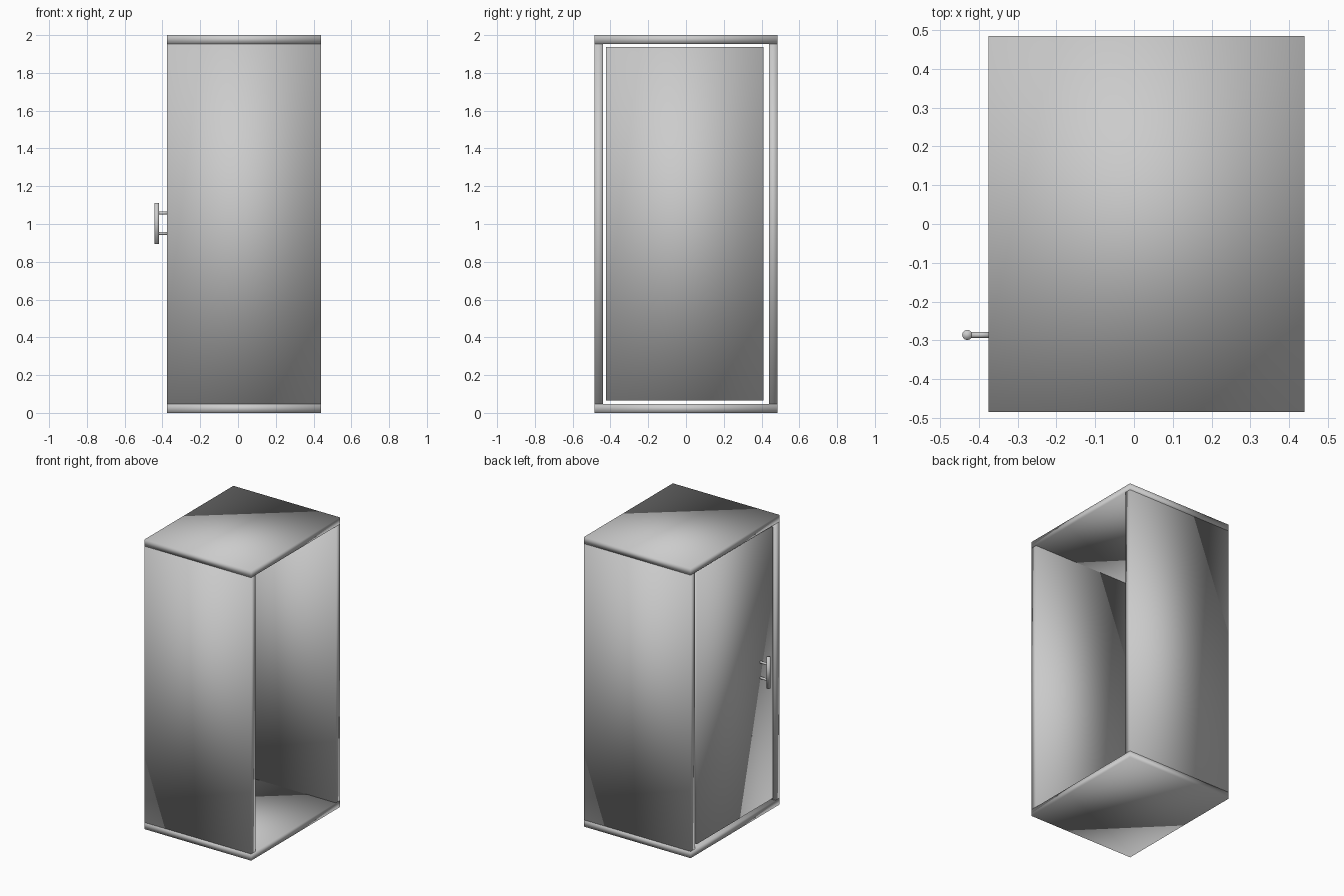
import bpy
import bmesh
from mathutils import Matrix, Vector

cube = bpy.data.objects.get("Cube")
if cube:
    bpy.data.objects.remove(cube, do_unlink=True)

steel = bpy.data.materials.new("light grey metal")
steel.use_nodes = True
grey = (0.6, 0.6, 0.6, 1)
steel.diffuse_color = grey
steel.node_tree.nodes["Principled BSDF"].inputs["Base Color"].default_value = grey


def finish(name, bm):
    mesh = bpy.data.meshes.new(name)
    bm.to_mesh(mesh)
    bm.free()
    mesh.materials.append(steel)
    obj = bpy.data.objects.new(name, mesh)
    bpy.context.collection.objects.link(obj)
    return obj


def panel(name, low, high):
    """Thin slab between two corners, shaded softly across its edges."""
    low, high = Vector(low), Vector(high)
    bm = bmesh.new()
    bmesh.ops.create_cube(bm, size=1)
    for v in bm.verts:
        v.co = (low + high) / 2 + v.co * (high - low)
    for f in bm.faces:
        f.smooth = True
    return finish(name, bm)


def rod(name, start, end, radius):
    """Round bar between two points."""
    start, end = Vector(start), Vector(end)
    axis = end - start
    place = Matrix.Translation((start + end) / 2) @ axis.to_track_quat("Z", "Y").to_matrix().to_4x4()
    bm = bmesh.new()
    bmesh.ops.create_cone(bm, cap_ends=True, segments=24, radius1=radius,
                          radius2=radius, depth=axis.length, matrix=place)
    for f in bm.faces:
        f.smooth = True
    return finish(name, bm)


back, front = -0.375, 0.44      # door side and open side along x
half, height, thick = 0.485, 2.0, 0.046

# Cabinet shell, open towards +x
panel("floor_panel", (back, -half, 0), (front, half, thick))
panel("roof_panel", (back, -half, height - thick), (front, half, height))
for name, y in (("front_wall", -half), ("back_wall", half - thick)):
    panel(name, (back, y, thick), (front, y + thick, height - thick))

# Door set inside the frame with a narrow gap all round
door_face = back + 0.006
panel("door", (door_face, -0.424, 0.066), (door_face + 0.035, 0.409, 1.938))

# Pull handle with two standoffs
bar_x, bar_y = -0.43, -0.286
rod("handle_bar", (bar_x, bar_y, 0.895), (bar_x, bar_y, 1.11), 0.013)
for name, z in (("lower_handle_post", 0.95), ("upper_handle_post", 1.058)):
    rod(name, (bar_x, bar_y, z), (door_face + 0.01, bar_y, z), 0.008)
